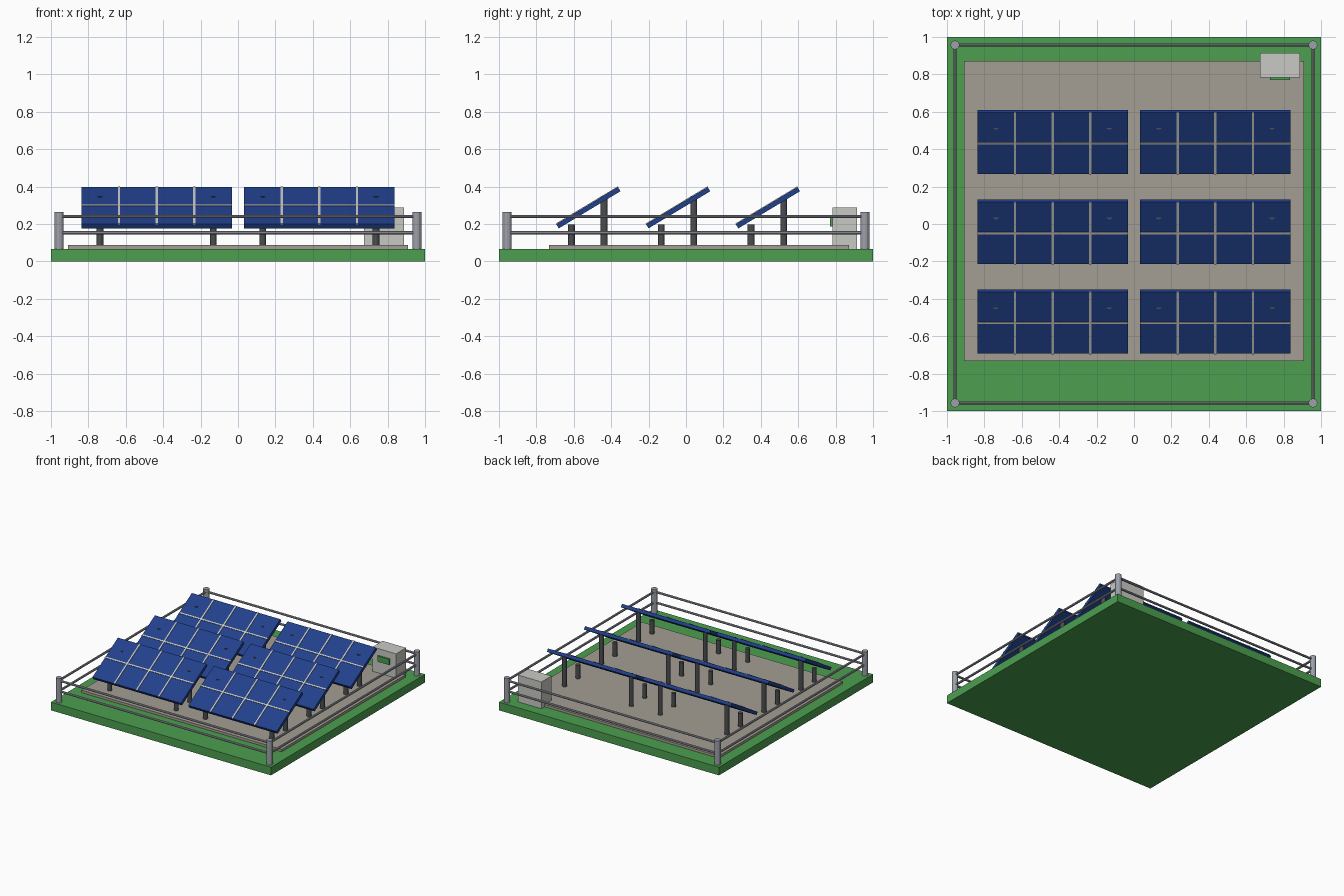
import bpy, math
from mathutils import Vector, Matrix

cube = bpy.data.objects.get("Cube")
if cube:
    bpy.data.objects.remove(cube, do_unlink=True)


def material(name, hex_code):
    srgb = [int(hex_code[i:i + 2], 16) / 255 for i in (0, 2, 4)]
    lin = [c / 12.92 if c <= 0.04045 else ((c + 0.055) / 1.055) ** 2.4 for c in srgb]
    m = bpy.data.materials.new(name)
    m.use_nodes = True
    m.diffuse_color = (*lin, 1)
    m.node_tree.nodes["Principled BSDF"].inputs["Base Color"].default_value = (*lin, 1)
    return m


GRASS = material("grass_green", "4c9f50")
GRAVEL = material("gravel_tan", "a59f93")
PANEL = material("panel_blue", "21408c")
PALE = material("pale_grey", "c9c9c4")
STEEL = material("fence_steel", "9da1aa")
LEG = material("dark_steel", "4c4e52")


def finish(name, mat, matrix):
    ob = bpy.context.object
    ob.name = name
    ob.data.transform(matrix)
    ob.data.materials.append(mat)
    return ob


def box(name, center, size, mat, tilt=0.0):
    bpy.ops.mesh.primitive_cube_add(size=1)
    ob = finish(name, mat, Matrix.Diagonal((*size, 1)))
    ob.location = center
    ob.rotation_euler.x = tilt
    return ob


def tube(name, start, end, radius, mat, sides=12):
    start, end = Vector(start), Vector(end)
    axis = end - start
    bpy.ops.mesh.primitive_cylinder_add(vertices=sides, radius=radius, depth=axis.length)
    ob = finish(name, mat, axis.to_track_quat('Z', 'Y').to_matrix().to_4x4())
    ob.location = (start + end) / 2
    return ob


# Ground slab and gravel bed
GROUND, BED = 0.067, 0.087
box("grass_base", (0, 0, GROUND / 2), (2, 2, GROUND), GRASS)
box("gravel_bed", (0, 0.07, (GROUND + BED) / 2 - 0.005), (1.82, 1.605, BED - GROUND + 0.01), GRAVEL)

# Fence: corner posts joined by two rails on each side
E = 0.957
corners = [(-E, -E), (E, -E), (E, E), (-E, E)]
for i, (x, y) in enumerate(corners):
    tube("fence_post", (x, y, GROUND - 0.005), (x, y, 0.265), 0.024, STEEL)
    nx, ny = corners[(i + 1) % 4]
    for z in (0.153, 0.24):
        tube("fence_rail", (x, y, z), (nx, ny, z), 0.009, STEEL, 8)

# Tilted solar tables: panel, divider strips and legs
TILT = math.radians(31)
WIDTH, LENGTH, THICK = 0.804, 0.385, 0.026
turn = Matrix.Rotation(TILT, 3, 'X')
for row in range(3):
    for side in (-1, 1):
        mid = Vector((side * 0.435, -0.522 + row * 0.48, 0.287))
        box("solar_panel", mid, (WIDTH, LENGTH, THICK), PANEL, TILT)
        top = THICK / 2 + 0.001
        for k in (-1, 0, 1):
            box("column_divider", mid + turn @ Vector((k * WIDTH / 4, 0, top)),
                (0.012, LENGTH + 0.002, 0.006), PALE, TILT)
        box("row_divider", mid + turn @ Vector((0, 0, top)),
            (WIDTH, 0.011, 0.006), PALE, TILT)
        for dx in (-0.303, 0.303):
            for name, dy, z in (("front_leg", -0.09, 0.198), ("rear_leg", 0.084, 0.348)):
                x, y = mid.x + dx, mid.y + dy
                tube(name, (x, y, GROUND), (x, y, z), 0.018, LEG)

# Inverter cabinet with its display
box("inverter_cabinet", (0.781, 0.849, 0.177), (0.214, 0.13, 0.22), PALE)
box("cabinet_display", (0.781, 0.779, 0.209), (0.107, 0.018, 0.046), GRASS)
